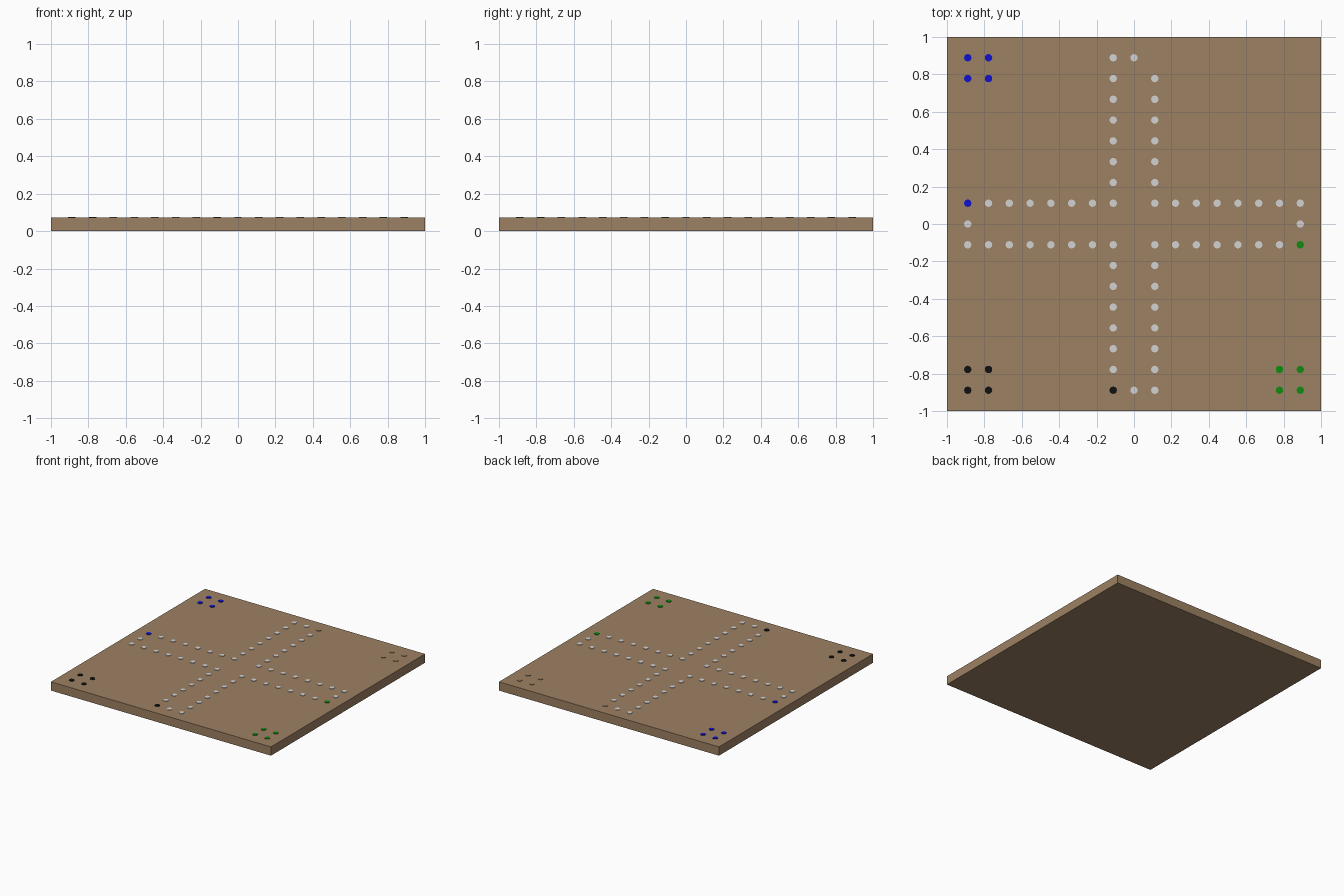
import bpy, bmesh
from mathutils import Matrix

if "Cube" in bpy.data.objects:
    bpy.data.objects.remove(bpy.data.objects["Cube"])

STEP = 1 / 9          # spacing of the playing grid
TOP = 0.072           # board surface height
SPOT_R = 0.02
SPOT_H = 0.004


def material(name, rgb):
    m = bpy.data.materials.new(name)
    m.diffuse_color = (*rgb, 1)
    m.use_nodes = True
    m.node_tree.nodes["Principled BSDF"].inputs["Base Color"].default_value = m.diffuse_color
    return m


wood = material("wood brown", (0.34, 0.22, 0.125))
white = material("pale grey", (0.65, 0.65, 0.65))
blue = material("blue", (0.005, 0.005, 0.62))
green = material("green", (0.005, 0.26, 0.005))
black = material("black", (0.005, 0.005, 0.005))


def finish(bm, name, mat):
    me = bpy.data.meshes.new(name)
    bm.to_mesh(me)
    bm.free()
    me.materials.append(mat)
    ob = bpy.data.objects.new(name, me)
    bpy.context.collection.objects.link(ob)


def spots(name, cells, mat):
    """Thin round spots at grid cells, all in one object."""
    bm = bmesh.new()
    for i, j in sorted(cells):
        bmesh.ops.create_cone(
            bm, cap_ends=True, segments=12, radius1=SPOT_R, radius2=SPOT_R,
            depth=SPOT_H,
            matrix=Matrix.Translation((i * STEP, j * STEP, TOP + SPOT_H / 2)))
    finish(bm, name, mat)


# Square board slab
bm = bmesh.new()
bmesh.ops.create_cube(bm, size=1, matrix=Matrix.Translation((0, 0, TOP / 2))
                      @ Matrix.Diagonal((2, 2, TOP, 1)))
finish(bm, "board", wood)

# Cross-shaped track: two lanes per arm, plus one spot closing each arm end
track = set()
for n in range(1, 9):
    for s in (-1, 1):
        for t in (-1, 1):
            track |= {(s, t * n), (t * n, s)}
for s in (-8, 8):
    track |= {(0, s), (s, 0)}

# Each player: start spot on the track and a 2x2 home in one corner
players = {
    "blue": ((-8, 1), (-1, 1), blue),
    "green": ((8, -1), (1, -1), green),
    "black": ((-1, -8), (-1, -1), black),
    "wood": ((1, 8), (1, 1), wood),
}
for name, (start, (sx, sy), mat) in players.items():
    track.discard(start)
    home = {(sx * a, sy * b) for a in (7, 8) for b in (7, 8)}
    spots(name + "_home_spots", home, mat)
    spots(name + "_start_spot", {start}, mat)

spots("track_spots", track, white)
